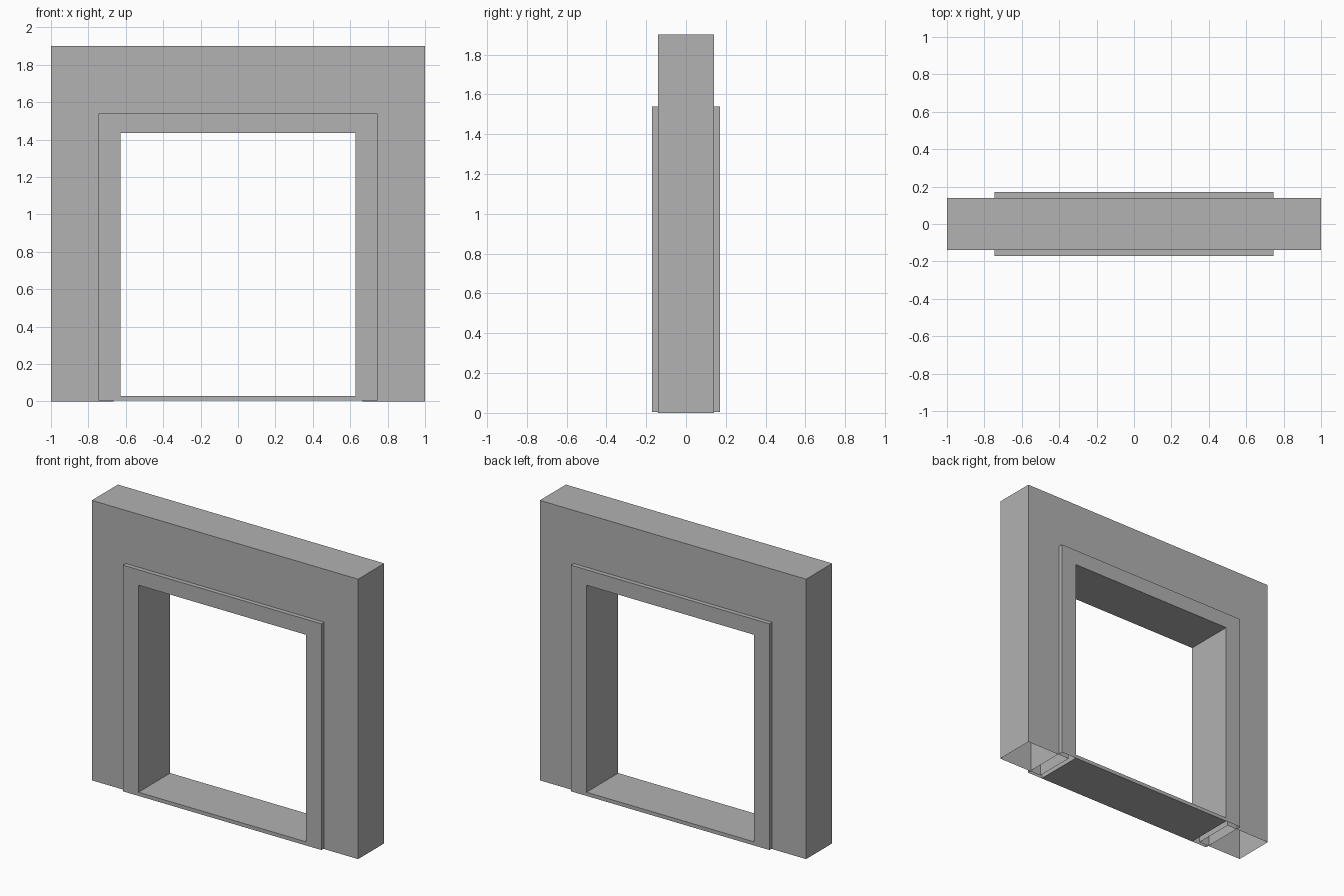
import bpy
import bmesh

old = bpy.data.objects.get("Cube")
if old:
    bpy.data.objects.remove(old, do_unlink=True)

grey = bpy.data.materials.new("plain_grey")
grey.use_nodes = True
colour = (0.445, 0.445, 0.445, 1)
grey.diffuse_color = colour
grey.node_tree.nodes["Principled BSDF"].inputs["Base Color"].default_value = colour


def extrude_profile(name, points, half_depth, open_base=False):
    """Extrude an x-z outline along y, optionally leaving the feet hollow."""
    bm = bmesh.new()
    front = [bm.verts.new((x, -half_depth, z)) for x, z in points]
    back = [bm.verts.new((x, half_depth, z)) for x, z in points]
    bm.faces.new(front)
    bm.faces.new(back[::-1])
    base = min(z for x, z in points)
    for i in range(len(points)):
        j = (i + 1) % len(points)
        if open_base and points[i][1] == base and points[j][1] == base:
            continue
        bm.faces.new((front[j], front[i], back[i], back[j]))
    bmesh.ops.recalc_face_normals(bm, faces=bm.faces)
    mesh = bpy.data.meshes.new(name)
    bm.to_mesh(mesh)
    bm.free()
    mesh.materials.append(grey)
    obj = bpy.data.objects.new(name, mesh)
    bpy.context.collection.objects.link(obj)
    return obj


def arch(outer, top, inner, head, base):
    """Outline of a square arch standing on two legs."""
    right = [(inner, base), (outer, base), (outer, top)]
    left = [(-x, z) for x, z in reversed(right)]
    return right + left + [(-inner, head), (inner, head)]


# Wall shell around the doorway, hollow underneath
extrude_profile("wall", arch(1.0, 1.9, 0.665, 1.46, 0.0), 0.14, True)

# Raised door frame, standing proud of both wall faces
extrude_profile("door_frame", arch(0.745, 1.54, 0.628, 1.435, 0.005), 0.17, True)

# Thin threshold between the frame legs
sill = 0.628
extrude_profile("threshold", [(-sill, 0.005), (sill, 0.005), (sill, 0.03), (-sill, 0.03)], 0.17)
